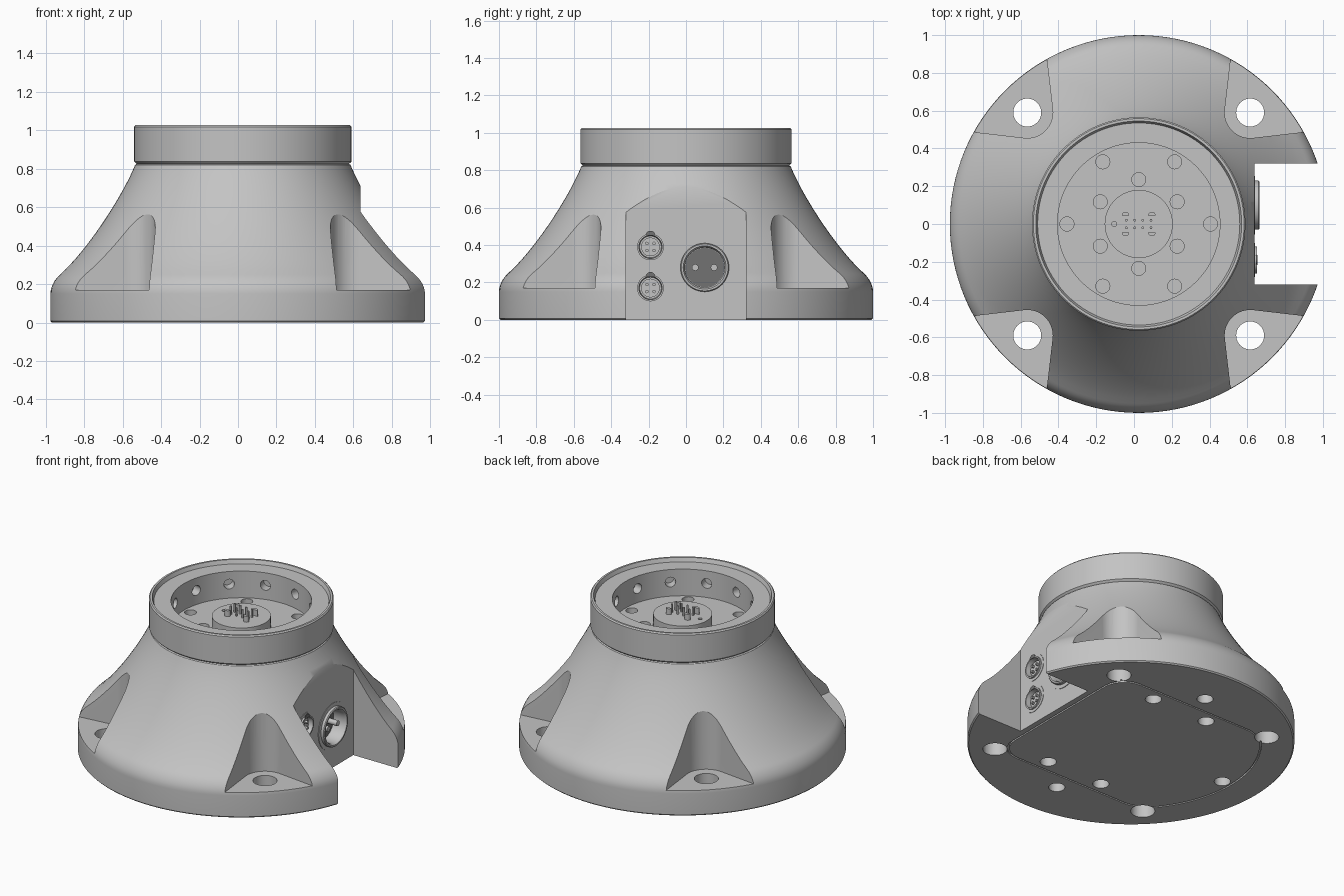
import bpy, bmesh
from math import cos, sin, pi, radians
from mathutils import Matrix, Vector
from mathutils.geometry import interpolate_bezier

cube = bpy.data.objects.get("Cube")
if cube:
    bpy.data.objects.remove(cube, do_unlink=True)

WALL = 0.612      # connector wall, measured from the axis
AXIS_X = 0.025    # axis position once the notch is cut away
parts = []


def material(name, value):
    m = bpy.data.materials.new(name)
    m.use_nodes = True
    colour = (value, value, value, 1)
    m.diffuse_color = colour
    m.node_tree.nodes["Principled BSDF"].inputs["Base Color"].default_value = colour
    return m


GREY = material("light grey metal", 0.55)
DARK = material("dark grey insert", 0.17)


def finish(name, bm, mat=GREY, helper=False):
    bmesh.ops.recalc_face_normals(bm, faces=bm.faces)
    mesh = bpy.data.meshes.new(name)
    bm.to_mesh(mesh)
    bm.free()
    ob = bpy.data.objects.new(name, mesh)
    bpy.context.collection.objects.link(ob)
    mesh.materials.append(mat)
    if helper:
        ob.hide_render = True
    else:
        parts.append(ob)
    return ob


def lathe(name, profile, steps, mat=GREY, matrix=None):
    bm = bmesh.new()
    vs = [bm.verts.new((r, 0, h)) for r, h in profile]
    edges = [bm.edges.new(pair) for pair in zip(vs, vs[1:])]
    bmesh.ops.spin(bm, geom=vs + edges, cent=(0, 0, 0), axis=(0, 0, 1),
                   angle=2 * pi, steps=steps, use_merge=True)
    bmesh.ops.remove_doubles(bm, verts=bm.verts, dist=1e-5)
    if matrix:
        bm.transform(matrix)
    return finish(name, bm, mat)


def rod(bm, start, end, radius, segments=24):
    a, b = Vector(start), Vector(end)
    turn = (b - a).to_track_quat('Z', 'Y').to_matrix().to_4x4()
    bmesh.ops.create_cone(bm, cap_ends=True, segments=segments, radius1=radius,
                          radius2=radius, depth=(b - a).length,
                          matrix=Matrix.Translation((a + b) / 2) @ turn)


def prism(bm, outline, low, high):
    face = bm.faces.new([bm.verts.new((x, y, low)) for x, y in outline])
    top = bmesh.ops.extrude_face_region(bm, geom=[face])["geom"]
    bmesh.ops.translate(bm, vec=(0, 0, high - low),
                        verts=[g for g in top if isinstance(g, bmesh.types.BMVert)])


def cut(ob, cutter):
    mod = ob.modifiers.new("cut", 'BOOLEAN')
    mod.operation, mod.solver, mod.object = 'DIFFERENCE', 'EXACT', cutter
    bpy.context.view_layer.objects.active = ob
    bpy.ops.object.modifier_apply(modifier=mod.name)


def polar(r, degrees):
    return r * cos(radians(degrees)), r * sin(radians(degrees))


def bezier(a, b, c, d, n):
    pts = [Vector((p[0], p[1], 0)) for p in (a, b, c, d)]
    return [(p.x, p.y) for p in interpolate_bezier(*pts, n)]


# Flared body with collar, cup and central boss
profile = [(0, 0), (0.992, 0), (1, 0.008)]
profile += bezier((1, 0.15), (1, 0.19), (0.975, 0.228), (0.95, 0.25), 8)
profile += bezier((0.95, 0.25), (0.8, 0.385), (0.62, 0.67), (0.56, 0.82), 18)[1:]
profile += [(0.552, 0.825), (0.56, 0.832), (0.565, 0.837), (0.565, 1.018),
            (0.558, 1.026), (0.545, 1.026), (0.535, 1.0), (0.43, 1.0),
            (0.43, 0.82), (0.18, 0.82), (0.18, 0.9), (0, 0.9)]
body = lathe("flared_body", profile, 128)

# Connector notch and four bolt pockets
bm = bmesh.new()
prism(bm, [(WALL, -0.32), (1.2, -0.32), (1.2, 0.32), (WALL, 0.32)], -0.1, 0.8)
corners = [(sx, sy) for sx in (-1, 1) for sy in (-1, 1)]
pocket = [(0.59 + x, 0.59 + y) for x, y in
          (polar(0.135, 173.4 + 103.2 * i / 16) for i in range(17))]
pocket += [(1.2, 0.525), (1.2, 1.2), (0.525, 1.2)]
for sx, sy in corners:
    prism(bm, [(x * sx, y * sy) for x, y in pocket], 0.17, 0.8)
cutters = [finish("pocket_cutter", bm, helper=True)]


# Underside cover outline: round at the rear, straight on three sides
def cover_outline(shrink):
    side, front, radius = 0.59 - shrink, 0.575 - shrink, 0.8 - shrink
    pts = []
    for sx, sy, first in ((1, 1, 0), (1, -1, -90)):
        arc = [polar(0.15, first + 15 * i) for i in range(7)]
        pts.append([(front - 0.15 + x, sy * (side - 0.15) + y) for x, y in arc])
    rear = [polar(radius, 136 + 4 * i) for i in range(23)]
    return pts[1] + pts[0] + [(-0.46, side)] + rear + [(-0.46, -side)]


bm = bmesh.new()
prism(bm, cover_outline(0), -0.05, 0.012)
cutters.append(finish("cover_recess_cutter", bm, helper=True))

bm = bmesh.new()
prism(bm, cover_outline(0.01), 0, 0.013)
cover = finish("underside_cover", bm)

# Mounting holes and underside screw holes
bm = bmesh.new()
for sx, sy in corners:
    rod(bm, (0.59 * sx, 0.59 * sy, -0.1), (0.59 * sx, 0.59 * sy, 0.3), 0.074, 40)
for x, y in ((0.24, 0.5), (-0.18, 0.5), (0, 0.705), (0.24, -0.5),
             (-0.18, -0.5), (0, -0.705), (-0.73, 0)):
    rod(bm, (x, y, -0.1), (x, y, 0.1), 0.05, 32)
hole_cutter = finish("hole_cutter", bm, helper=True)
cutters.append(hole_cutter)

# Cup floor holes, radial wall holes, boss hole and connector bores
bm = bmesh.new()
for k in range(6):
    for x, y in (polar(0.38, 60 * k), polar(0.235, 30 + 60 * k)):
        rod(bm, (x, y, 0.75), (x, y, 0.85), 0.037)
for k in range(12):
    rod(bm, (*polar(0.4, 15 + 30 * k), 0.915), (*polar(0.49, 15 + 30 * k), 0.915), 0.033)
rod(bm, (-0.13, 0, 0.87), (-0.13, 0, 0.95), 0.013)
SMALL = [(-0.19, 0.39), (-0.19, 0.17)]
BIG = (0.1, 0.28)
rod(bm, (WALL - 0.09, *BIG), (WALL + 0.1, *BIG), 0.122, 48)
for y, z in SMALL:
    rod(bm, (WALL - 0.06, y, z), (WALL + 0.1, y, z), 0.067, 40)
cutters.append(finish("bore_cutter", bm, helper=True))

for cutter in cutters:
    cut(body, cutter)
cut(cover, hole_cutter)
for cutter in cutters:
    bpy.data.objects.remove(cutter, do_unlink=True)

# Contact pins and keys on the boss
bm = bmesh.new()
for x in (-0.065, -0.022, 0.022, 0.065):
    for y in (-0.02, 0.02):
        rod(bm, (x, y, 0.89), (x, y, 0.955), 0.007, 12)
for sx, sy in corners:
    half = [polar(0.02, 180 * i / 8) for i in range(9)]
    prism(bm, [(0.07 * sx + x, 0.045 * sy + y * sy) for x, y in half], 0.89, 0.94)
finish("boss_contacts", bm)


def on_wall(y, z):
    return Matrix.Translation((WALL, y, z)) @ Matrix.Rotation(pi / 2, 4, 'Y')


# Large two-pin power socket
lathe("power_socket", [(0, -0.085), (0.12, -0.085), (0.12, -0.002), (0.155, -0.002),
                       (0.155, 0.004), (0.13, 0.004), (0.13, 0.022), (0.125, 0.027),
                       (0.115, 0.027), (0.106, 0.01), (0.106, -0.07), (0, -0.07)],
      48, GREY, on_wall(*BIG))
bm = bmesh.new()
rod(bm, (WALL - 0.072, *BIG), (WALL - 0.066, *BIG), 0.105, 48)
finish("power_socket_insert", bm, DARK)
bm = bmesh.new()
for dy in (-0.05, 0.05):
    rod(bm, (WALL - 0.07, BIG[0] + dy, BIG[1]), (WALL + 0.005, BIG[0] + dy, BIG[1]), 0.018, 16)
finish("power_pins", bm)

# Two small four-pin signal sockets, each with a key mark
for name, (y, z) in zip(("upper", "lower"), SMALL):
    lathe(name + "_signal_socket",
          [(0, -0.055), (0.065, -0.055), (0.065, -0.002), (0.09, -0.002), (0.09, 0.003),
           (0.071, 0.003), (0.071, 0.014), (0.062, 0.014), (0.058, -0.03),
           (0.05, -0.03), (0.05, -0.012), (0, -0.012)], 40, GREY, on_wall(y, z))
    bm = bmesh.new()
    for k in range(4):
        dy, dz = polar(0.027, 45 + 90 * k)
        rod(bm, (WALL - 0.02, y + dy, z + dz), (WALL + 0.004, y + dy, z + dz), 0.009, 12)
    finish(name + "_signal_pins", bm)
    bm = bmesh.new()
    prism(bm, [polar(0.026, 180 * i / 10) for i in range(11)], 0.01, 0.016)
    bm.transform(Matrix.Translation((WALL, y, z + 0.06))
                 @ Matrix(((0, 0, 1, 0), (1, 0, 0, 0), (0, 1, 0, 0), (0, 0, 0, 1))))
    finish(name + "_signal_key", bm, DARK)

# Smooth the round surfaces and centre the whole model
bpy.ops.object.select_all(action='DESELECT')
for ob in parts:
    ob.location.x = AXIS_X
    ob.select_set(True)
bpy.context.view_layer.objects.active = body
bpy.ops.object.shade_smooth_by_angle(angle=radians(30))
